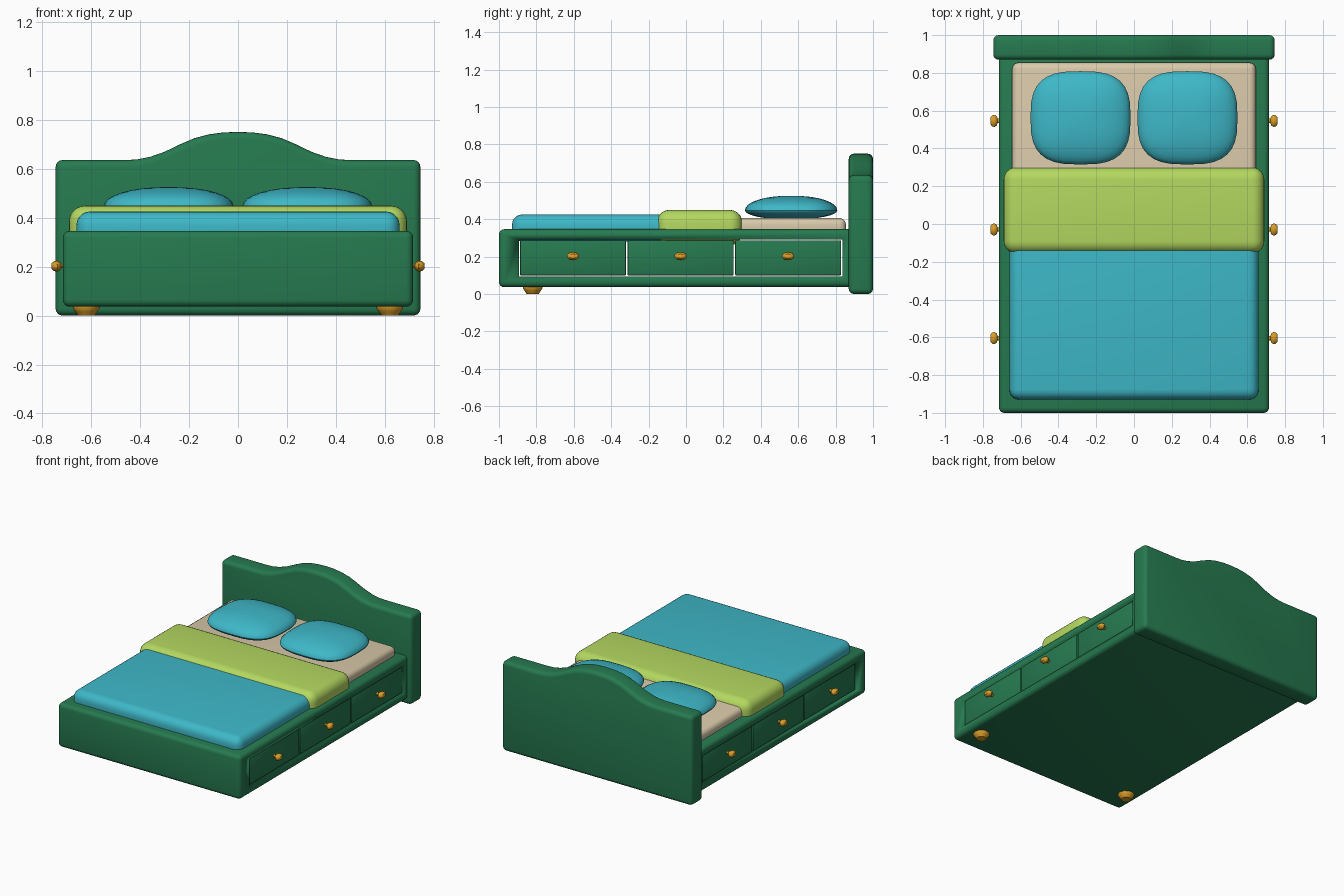
import bpy, bmesh, math
from mathutils import Matrix, Vector

if "Cube" in bpy.data.objects:
    bpy.data.objects.remove(bpy.data.objects["Cube"])


def material(name, rgb):
    m = bpy.data.materials.new(name)
    lin = [((c / 255 + 0.055) / 1.055) ** 2.4 for c in rgb]
    m.diffuse_color = (*lin, 1)
    m.use_nodes = True
    m.node_tree.nodes["Principled BSDF"].inputs["Base Color"].default_value = m.diffuse_color
    return m


GREEN = material("dark green paint", (38, 122, 80))
TEAL = material("teal fabric", (62, 184, 200))
LIME = material("lime fabric", (180, 216, 96))
BEIGE = material("beige fabric", (218, 202, 170))
GOLD = material("gold", (218, 158, 40))


def finish(name, bm, mat, bevel=0, segments=4):
    bmesh.ops.recalc_face_normals(bm, faces=bm.faces[:])
    me = bpy.data.meshes.new(name)
    bm.to_mesh(me)
    bm.free()
    ob = bpy.data.objects.new(name, me)
    bpy.context.collection.objects.link(ob)
    me.materials.append(mat)
    bpy.ops.object.select_all(action='DESELECT')
    ob.select_set(True)
    bpy.context.view_layer.objects.active = ob
    if bevel:
        b = ob.modifiers.new("bevel", 'BEVEL')
        b.width, b.segments = bevel, segments
        b.limit_method, b.angle_limit = 'ANGLE', math.radians(40)
        bpy.ops.object.modifier_apply(modifier=b.name)
    bpy.ops.object.shade_smooth_by_angle(angle=math.radians(40))
    return ob


def box(name, lo, hi, mat, bevel=0, segments=4):
    lo, hi = Vector(lo), Vector(hi)
    bm = bmesh.new()
    bmesh.ops.create_cube(bm, size=1, matrix=Matrix.Translation((lo + hi) / 2)
                          @ Matrix.Diagonal((*(hi - lo), 1)))
    return finish(name, bm, mat, bevel, segments)


def lathe(name, profile, mat, place, sides=10):
    # profile of (radius, height) pairs around local z, closed by end caps
    bm = bmesh.new()
    rings = [[bm.verts.new(place @ Vector((r * math.cos(2 * math.pi * i / sides),
                                           r * math.sin(2 * math.pi * i / sides), h)))
              for i in range(sides)] for r, h in profile]
    for a, b in zip(rings, rings[1:]):
        for i in range(sides):
            j = (i + 1) % sides
            bm.faces.new((a[i], a[j], b[j], b[i]))
    bm.faces.new(rings[0])
    bm.faces.new(rings[-1])
    return finish(name, bm, mat)


# Headboard: wavy top outline, extruded in y and rounded
half = [(0.0, 0.75), (0.06, 0.748), (0.12, 0.74), (0.18, 0.724), (0.24, 0.698),
        (0.30, 0.669), (0.36, 0.648), (0.41, 0.638), (0.46, 0.635),
        (0.745, 0.635), (0.745, 0.0)]
outline = half + [(-x, z) for x, z in reversed(half[1:])]
bm = bmesh.new()
face = bm.faces.new([bm.verts.new((x, 0.87, z)) for x, z in outline])
ext = bmesh.ops.extrude_face_region(bm, geom=[face])
bmesh.ops.translate(bm, vec=(0, 0.13, 0),
                    verts=[v for v in ext['geom'] if isinstance(v, bmesh.types.BMVert)])
finish("headboard", bm, GREEN, 0.028)

# Bed base with a drawer opening running through both sides
base = box("bed_base", (-0.715, -1, 0.036), (0.715, 0.90, 0.346), GREEN, 0.028)
cutter = box("drawer_opening_cutter", (-1, -0.893, 0.093), (1, 0.836, 0.291), GREEN)
cutter.hide_render = True
cut = base.modifiers.new("opening", 'BOOLEAN')
cut.operation, cut.object, cut.solver = 'DIFFERENCE', cutter, 'EXACT'
bpy.context.view_layer.objects.active = base
bpy.ops.object.modifier_apply(modifier=cut.name)
bpy.data.objects.remove(cutter)

# Drawers, knobs and front feet, on both sides
knob = [(0.014, -0.004), (0.012, 0.016), (0.026, 0.021), (0.034, 0.032),
        (0.031, 0.045), (0.018, 0.055)]
foot = [(0.034, 0.0), (0.045, 0.016), (0.055, 0.030), (0.055, 0.045)]
for side, label in ((1, "right"), (-1, "left")):
    for i in range(3):
        y = -0.604 + 0.575 * i
        x0, x1 = sorted((side * 0.66, side * 0.706))
        box(f"drawer_{label}_{i + 1}", (x0, y - 0.284, 0.098), (x1, y + 0.284, 0.287),
            GREEN, 0.008, 2)
        place = (Matrix.Translation((side * 0.706, y, 0.202))
                 @ Matrix.Diagonal((1, 1, 0.66, 1))
                 @ Matrix.Rotation(side * math.pi / 2, 4, 'Y'))
        lathe(f"knob_{label}_{i + 1}", knob, GOLD, place)
    lathe(f"foot_{label}", foot, GOLD, Matrix.Translation((side * 0.62, -0.82, 0)))

# Bedding
box("mattress", (-0.645, -0.88, 0.30), (0.645, 0.855, 0.406), BEIGE, 0.035)
box("blanket", (-0.66, -0.93, 0.28), (0.66, 0.25, 0.425), TEAL, 0.055, 5)
box("folded_throw", (-0.69, -0.155, 0.26), (0.69, 0.30, 0.449), LIME, 0.065, 6)


# Pillows: sphere squared off in plan, flatter underneath
def squared(v):
    return math.copysign(abs(v) ** 0.68, v)


for side, label in ((1, "right"), (-1, "left")):
    bm = bmesh.new()
    bmesh.ops.create_uvsphere(bm, u_segments=32, v_segments=16, radius=1)
    for v in bm.verts:
        x, y, z = v.co
        r = math.hypot(x, y)
        if r > 1e-5:
            x, y = squared(x / r) * r ** 0.9, squared(y / r) * r ** 0.9
        v.co = (side * 0.283 + 0.265 * x, 0.562 + 0.247 * y,
                0.447 + (0.078 if z > 0 else 0.048) * z)
    finish(f"pillow_{label}", bm, TEAL)
